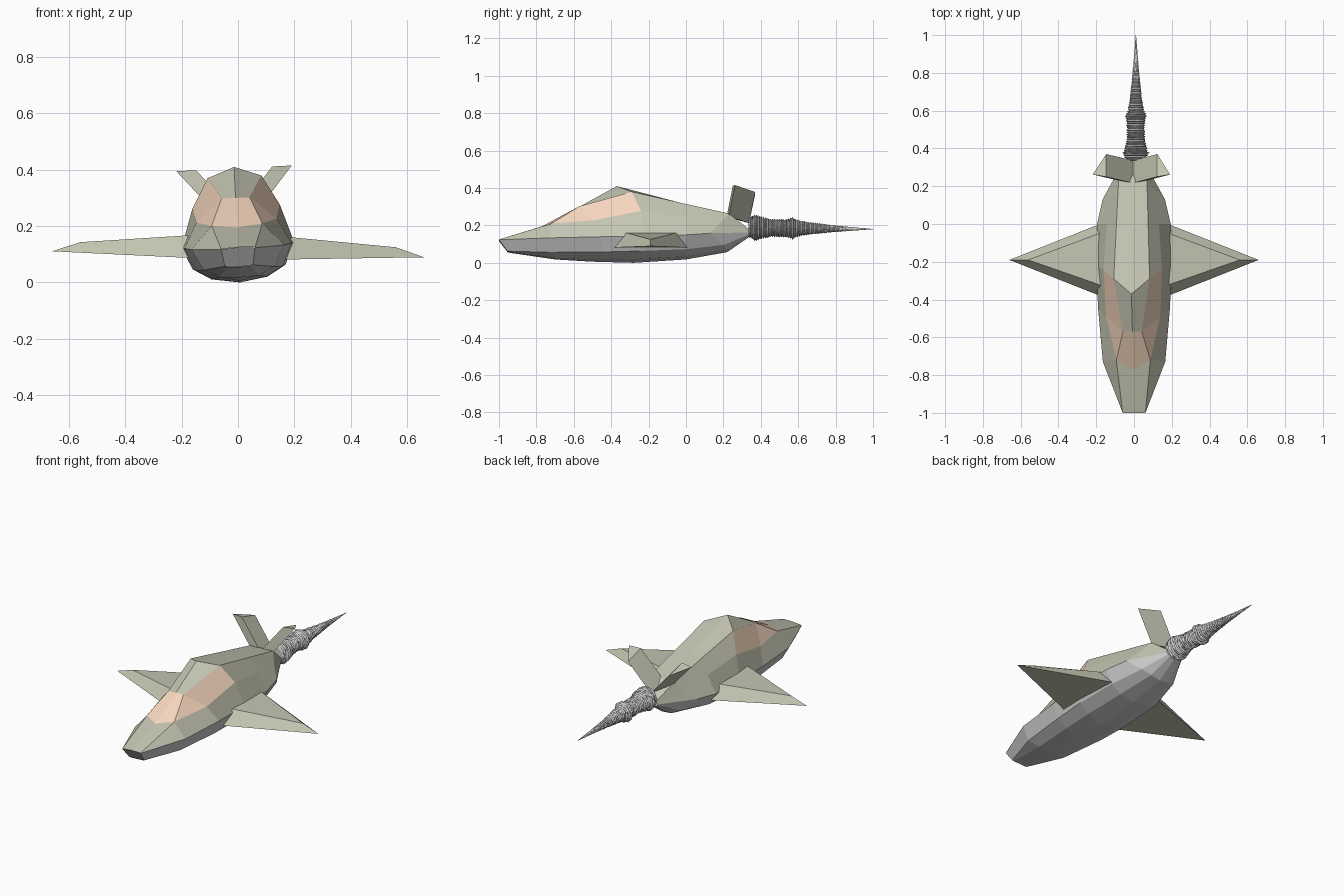
import bpy, bmesh, math, random

if "Cube" in bpy.data.objects:
    bpy.data.objects.remove(bpy.data.objects["Cube"])

random.seed(4)


def material(name, rgb):
    m = bpy.data.materials.new(name)
    m.diffuse_color = (*rgb, 1)
    m.use_nodes = True
    m.node_tree.nodes["Principled BSDF"].inputs["Base Color"].default_value = m.diffuse_color
    return m


PAINT = material("olive_paint", (0.56, 0.56, 0.45))
GLASS = material("amber_glass", (0.92, 0.68, 0.52))


def finish(name, bm, mats=()):
    bmesh.ops.remove_doubles(bm, verts=bm.verts, dist=0.0005)
    bmesh.ops.recalc_face_normals(bm, faces=bm.faces)
    me = bpy.data.meshes.new(name)
    bm.to_mesh(me)
    bm.free()
    for m in mats:
        me.materials.append(m)
    ob = bpy.data.objects.new(name, me)
    bpy.context.collection.objects.link(ob)
    return ob


def roll(x, y, z, k=0.05):
    # the body leans very slightly to one side
    return (x - k * (z - 0.13), y, z + k * x)


def shell(name, lines, mats=(), panes=()):
    """Skin neighbouring lengthwise lines on both sides; panes use slot 1."""
    bm = bmesh.new()
    for s in (1, -1):
        grid = [[bm.verts.new(roll(s * x, y, z)) for x, y, z in ln] for ln in lines]
        for j in range(len(lines) - 1):
            for i in range(len(lines[0]) - 1):
                f = bm.faces.new((grid[j][i], grid[j][i + 1],
                                  grid[j + 1][i + 1], grid[j + 1][i]))
                f.material_index = 1 if (j, i) in panes else 0
    bmesh.ops.dissolve_degenerate(bm, dist=0.0005, edges=bm.edges)
    return finish(name, bm, mats)


def prism(name, a, b):
    """Closed solid between two matching outlines."""
    bm = bmesh.new()
    va, vb = [[bm.verts.new(p) for p in o] for o in (a, b)]
    bm.faces.new(va)
    bm.faces.new(vb)
    n = len(va)
    for i in range(n):
        k = (i + 1) % n
        bm.faces.new((va[i], va[k], vb[k], vb[i]))
    return finish(name, bm, [PAINT])


# Fuselage lines, nose to tail
seam = [(.06, -1, .12), (.165, -.73, .125), (.19, -.45, .13), (.2, -.22, .133),
        (.195, 0, .14), (.165, .13, .15), (.05, .34, .16)]
shoulder = [(.06, -1, .122), (.09, -.72, .205), (.143, -.49, .22), (.155, -.24, .27),
            (.137, 0, .235), (.115, .18, .205), (.05, .34, .165)]
ridge = [(.06, -1, .122), (.09, -.72, .205), (.05, -.57, .30), (.095, -.29, .375),
         (.085, -.03, .317), (.075, .23, .26), (.04, .34, .175)]
top = [(0, -1, .125), (0, -.77, .195), (0, -.57, .30), (0, -.37, .41),
       (0, -.03, .32), (0, .23, .26), (0, .34, .175)]
chine = [(.05, -.955, .06), (.125, -.73, .05), (.155, -.45, .05), (.165, -.25, .055),
         (.155, 0, .065), (.11, .2, .09), (.045, .34, .15)]
keel = [(.04, -.953, .057), (.07, -.7, .022), (.09, -.45, .018), (.1, -.25, .016),
        (.09, 0, .03), (.06, .22, .065), (.03, .34, .145)]
bottom = [(0, -.95, .055), (0, -.7, .018), (0, -.5, .006), (0, -.28, 0),
          (0, 0, .018), (0, .22, .057), (0, .34, .14)]

shell("upper_fuselage", [top, ridge, shoulder, seam], [PAINT, GLASS],
      panes={(0, 1), (1, 1), (1, 2)})
shell("lower_hull", [seam, chine, keel, bottom])

# Nose tip closing the gap between upper body and hull
bm = bmesh.new()
bm.faces.new([bm.verts.new(roll(*p)) for p in
              ((-.06, -1, .12), (0, -1, .125), (.06, -1, .12),
               (.05, -.955, .06), (0, -.95, .055), (-.05, -.955, .06))])
finish("nose_tip", bm)

for side, s in (("right", 1), ("left", -1)):
    # Wings: flat-bottomed wedges with bevelled upper edges
    def place(p):
        return (s * p[0], p[1], p[2] - 0.016 * s * p[0])
    low = [(.13, -.40, .083), (.66, -.19, .10), (.13, .02, .083)]
    high = [(.13, -.34, .168), (.56, -.19, .134), (.13, -.03, .168)]
    prism(side + "_wing", [place(p) for p in low], [place(p) for p in high])

    # Tail fins: splayed three-sided prisms
    tip = [(.205, .262, .405), (.135, .25, .405), (.135, .37, .372)]
    root = [(x - .135, y - .033, z - .16) for x, y, z in tip]
    prism(side + "_tail_fin", [roll(s * x, y, z) for x, y, z in tip],
          [roll(s * x, y, z) for x, y, z in root])

# Exhaust plume: tapering stack of fine ragged rings
profile = [(.335, .05), (.37, .066), (.40, .058), (.45, .046), (.54, .046), (.57, .056),
           (.60, .042), (.65, .033), (.75, .022), (.87, .011), (1.0, .001)]


def radius(y):
    for (y0, r0), (y1, r1) in zip(profile, profile[1:]):
        if y <= y1:
            return r0 + (r1 - r0) * (y - y0) / (y1 - y0)
    return profile[-1][1]


bm = bmesh.new()
RINGS, SEG = 110, 24
rings = []
for i in range(RINGS + 1):
    y = .335 + .665 * i / RINGS
    r = radius(y) * (1.06 if i % 2 else 0.92)
    zc = .188 - .008 * i / RINGS
    ring = []
    for k in range(SEG):
        a = math.tau * k / SEG
        q = r * random.uniform(.93, 1.07)
        ring.append(bm.verts.new((.01 + q * math.cos(a), y, zc + q * math.sin(a))))
    rings.append(ring)
for a, b in zip(rings, rings[1:]):
    for k in range(SEG):
        n = (k + 1) % SEG
        bm.faces.new((a[k], a[n], b[n], b[k]))
bm.faces.new(rings[0])
finish("exhaust_plume", bm)
